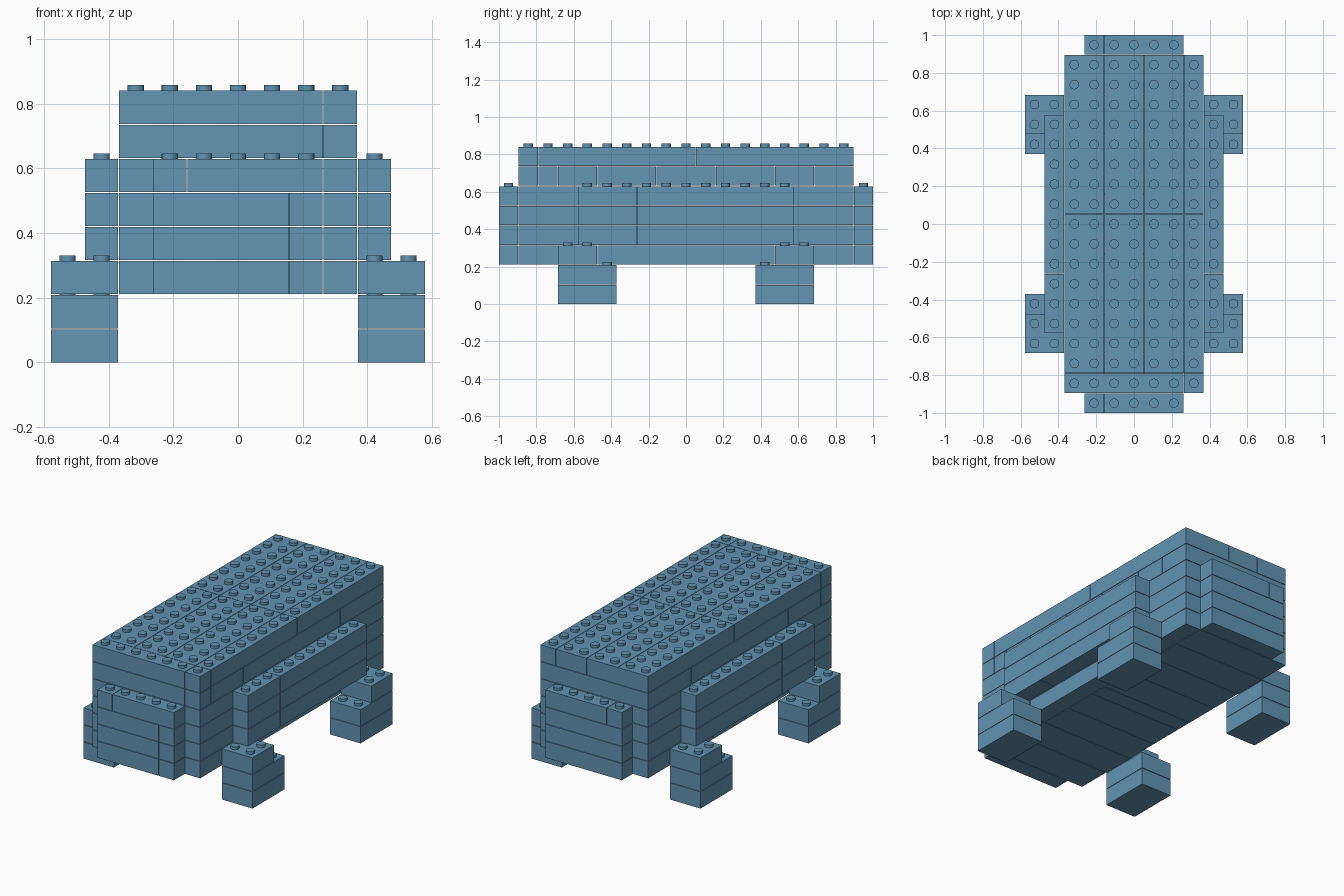
import bpy, bmesh, math
from mathutils import Matrix, Vector

if "Cube" in bpy.data.objects:
    bpy.data.objects.remove(bpy.data.objects["Cube"])

G = 0.0015                 # gap on every side of a brick
P = (2 + 2 * G) / 19       # one grid cell
NX, NY = 11, 19            # grid size
STUD_R, STUD_H = 0.025, 0.017

blue = bpy.data.materials.new("slate blue")
blue.diffuse_color = (0.125, 0.297, 0.450, 1)
blue.use_nodes = True
blue.node_tree.nodes["Principled BSDF"].inputs["Base Color"].default_value = blue.diffuse_color

parts = {}                 # part name -> bricks (x, y, layer, width, depth)


def brick(part, x, y, z, w, d):
    parts.setdefault(part, []).append((x, y, z, w, d))


def strips(part, z, x0, y0, widths, depths):
    """Fill a rectangle of one layer with a grid of bricks."""
    x = x0
    for w in widths:
        y = y0
        for d in depths:
            brick(part, x, y, z, w, d)
            y += d
        x += w


# Roof: one cross row at the front, then long strips
strips("roof", 7, 2, 1, (6, 1), (1,))
strips("roof", 7, 2, 2, (2, 2, 2, 1), (8, 8))

# Upper body: planks laid across
strips("upper_body", 6, 2, 1, (6, 1), (1,))
strips("upper_body", 6, 2, 2, (7,), (1, 2, 3, 3, 3, 2, 2))

# Lower body: three layers of long strips
for z in (3, 4, 5):
    strips("lower_body", z, 2, 1, (2, 2, 2, 1), (9, 8))

# Floor: cross planks with an edge row on the right
strips("floor", 2, 2, 1, (6,), (2, 2, 2, 2, 1, 2, 2, 2, 2))
strips("floor", 2, 8, 1, (1,), (4, 9, 4))

# Front and back bumpers
for z in (2, 3, 4):
    strips("front_bumper", z, 3, 0, (4, 1), (1,))
    brick("back_bumper", 3, 18, z, 5, 1)
strips("front_bumper", 5, 3, 0, (1, 4), (1,))
strips("back_bumper", 5, 3, 18, (1, 4), (1,))

# Side skirts and the four feet
for side, skirt_x, foot_x in (("left", 1, 0), ("right", 9, 9)):
    for z in (3, 4, 5):
        strips(side + "_skirt", z, skirt_x, 4, (1,), (3, 8))
    for end, foot_y, block_y in (("front", 3, 3), ("back", 13, 14)):
        name = f"{end}_{side}_foot"
        for z in (0, 1):
            brick(name, foot_x, foot_y, z, 2, 3)
        brick(name, foot_x, block_y, 2, 2, 2)

# Cells taken by bricks, used to put studs only on open tops
filled = {(x + i, y + j, z)
          for bricks in parts.values()
          for x, y, z, w, d in bricks
          for i in range(w) for j in range(d)}


def add_brick(bm, x, y, z, w, d):
    size = Vector((w * P - 2 * G, d * P - 2 * G, P - 2 * G))
    centre = Vector(((x + w / 2 - NX / 2) * P, (y + d / 2 - NY / 2) * P, (z + 0.5) * P - G))
    bmesh.ops.create_cube(bm, size=1, matrix=Matrix.Translation(centre) @ Matrix.Diagonal((*size, 1)))
    top = centre.z + size.z / 2
    for i in range(x, x + w):
        for j in range(y, y + d):
            if (i, j, z + 1) not in filled:
                at = Vector(((i + 0.5 - NX / 2) * P, (j + 0.5 - NY / 2) * P, top + STUD_H / 2))
                bmesh.ops.create_cone(bm, cap_ends=True, segments=20, radius1=STUD_R,
                                      radius2=STUD_R, depth=STUD_H, matrix=Matrix.Translation(at))


for name, bricks in parts.items():
    bm = bmesh.new()
    for b in bricks:
        add_brick(bm, *b)
    mesh = bpy.data.meshes.new(name)
    bm.to_mesh(mesh)
    bm.free()
    mesh.materials.append(blue)
    obj = bpy.data.objects.new(name, mesh)
    bpy.context.collection.objects.link(obj)
    obj.select_set(True)
    bpy.context.view_layer.objects.active = obj

bpy.ops.object.shade_smooth_by_angle(angle=math.radians(30))
